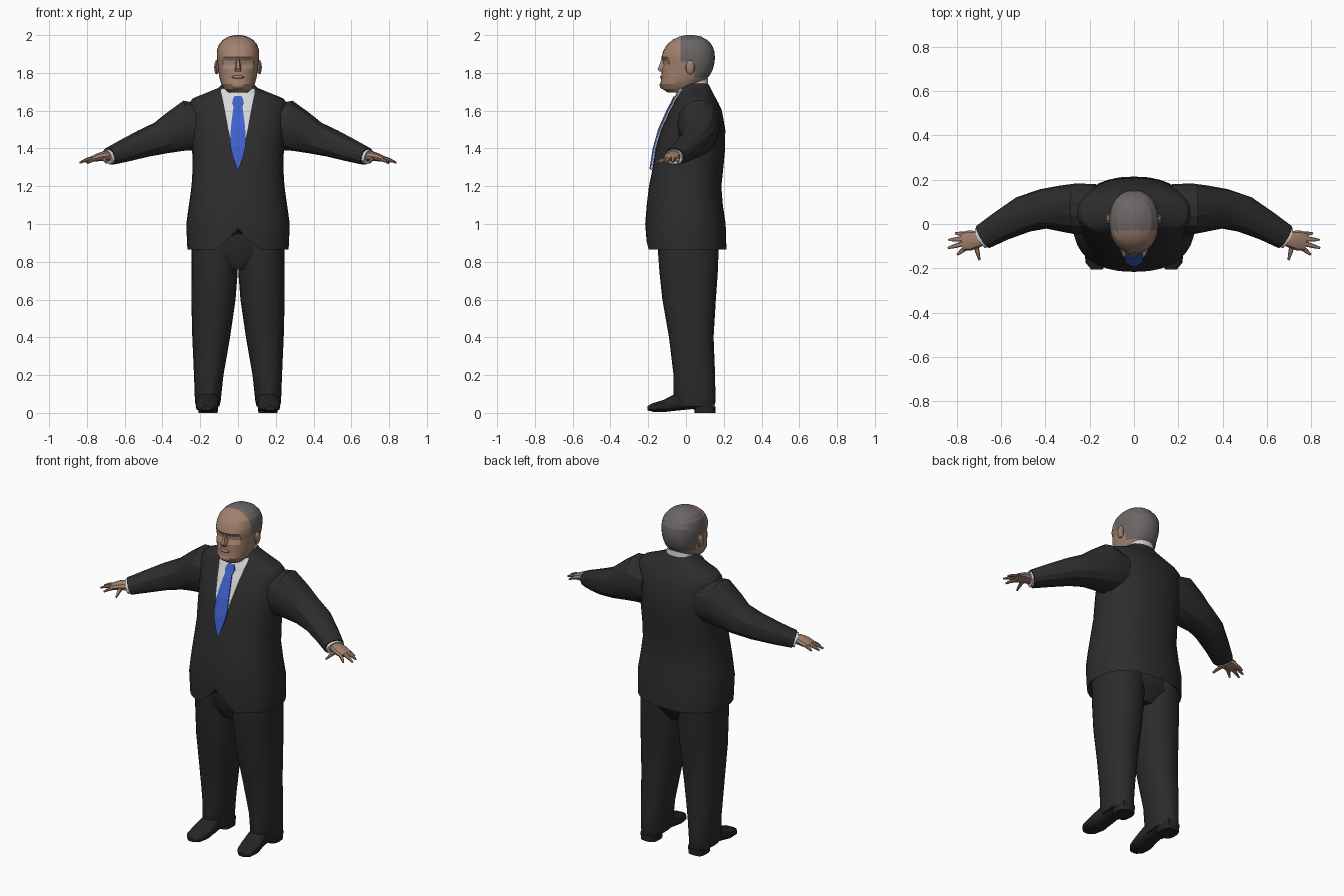
import bpy, bmesh, math
from mathutils import Vector

if "Cube" in bpy.data.objects:
    bpy.data.objects.remove(bpy.data.objects["Cube"])


def material(name, r, g, b):
    m = bpy.data.materials.new(name)
    m.diffuse_color = (r, g, b, 1)
    m.use_nodes = True
    m.node_tree.nodes["Principled BSDF"].inputs["Base Color"].default_value = m.diffuse_color
    return m


JACKET = material("charcoal jacket", .026, .026, .026)
TROUSER = material("charcoal trousers", .024, .024, .024)
SHOE = material("black leather", .018, .018, .018)
SHIRT = material("white shirt", .68, .68, .68)
TIE = material("blue tie", .05, .12, .60)
SKIN = material("skin", .36, .22, .155)
HAIR = material("grey hair", .15, .135, .135)


def finish(name, bm, *mats, smooth=None):
    bmesh.ops.recalc_face_normals(bm, faces=bm.faces[:])
    me = bpy.data.meshes.new(name)
    bm.to_mesh(me)
    bm.free()
    ob = bpy.data.objects.new(name, me)
    bpy.context.collection.objects.link(ob)
    for m in mats:
        me.materials.append(m)
    if smooth:
        bpy.ops.object.select_all(action='DESELECT')
        ob.select_set(True)
        bpy.context.view_layer.objects.active = ob
        bpy.ops.object.shade_smooth_by_angle(angle=math.radians(smooth))
    return ob


def loft(rings, closed=True):
    """Skin a list of point rings; closed rings get end caps."""
    bm = bmesh.new()
    vs = [[bm.verts.new(p) for p in r] for r in rings]
    n = len(vs[0])
    for a, b in zip(vs, vs[1:]):
        for i in range(n if closed else n - 1):
            j = (i + 1) % n
            bm.faces.new((a[i], a[j], b[j], b[i]))
    if closed:
        bm.faces.new(vs[0])
        bm.faces.new(vs[-1])
    return bm


def unit(n, power):
    """Points of a unit superellipse."""
    for i in range(n):
        a = 2 * math.pi * i / n
        c, s = math.cos(a), math.sin(a)
        yield (math.copysign(abs(c) ** (2 / power), c),
               math.copysign(abs(s) ** (2 / power), s))


def section(z, hw, yf, yb, cx=0, n=32, power=2.3, tilt=0):
    cy, ry = (yf + yb) / 2, (yb - yf) / 2
    return [Vector((cx + hw * u, cy + ry * v, z + tilt * ry * v)) for u, v in unit(n, power)]


def tube(path, n=14, power=2.2, side=1):
    """path: (x, y, z, half width, half height), mirrored in x by side."""
    cs = [Vector((p[0] * side, p[1], p[2])) for p in path]
    rings = []
    for i, (c, p) in enumerate(zip(cs, path)):
        d = (cs[min(i + 1, len(cs) - 1)] - cs[max(i - 1, 0)]).normalized()
        w = d.cross(Vector((0, 0, 1))).normalized()
        h = w.cross(d)
        rings.append([c + w * p[3] * u + h * p[4] * v for u, v in unit(n, power)])
    return loft(rings)


# Jacket body: z, half width, front y, back y
torso = [(.865, .268, -.212, .214), (1.0, .274, -.216, .21), (1.1, .26, -.208, .195),
         (1.2, .246, -.196, .187), (1.3, .24, -.176, .198), (1.4, .243, -.16, .207),
         (1.5, .25, -.132, .208), (1.6, .258, -.088, .19), (1.64, .258, -.066, .172),
         (1.665, .24, -.055, .158), (1.69, .178, -.042, .145), (1.72, .105, -.036, .13),
         (1.745, .078, -.02, .116)]
rings = [section(.95, .24, -.18, .18), section(.88, .252, -.197, .198)]
rings += [section(*t) for t in torso]
# cutaway notch at the front of the hem
for p in rings[1] + rings[2]:
    if p.y < 0:
        p.z += max(0, .11 * (1 - abs(p.x) / .105))
finish("jacket", loft(rings), JACKET, smooth=20)


def front_y(x, z):
    for a, b in zip(torso, torso[1:]):
        if z <= b[0]:
            t = (z - a[0]) / (b[0] - a[0])
            hw, yf, yb = (a[k] + (b[k] - a[k]) * t for k in (1, 2, 3))
            v = (1 - min(1, abs(x) / hw) ** 2.3) ** (1 / 2.3)
            return (yf + yb) / 2 - (yb - yf) / 2 * v


def plate(name, outline, lift, mat):
    """Thin panel that follows the chest; outline: z, half width."""
    rows = [[(w * k / 4, front_y(w * k / 4, z) - lift, z) for k in range(-4, 5)] for z, w in outline]
    ob = finish(name, loft(rows, closed=False), mat)
    mod = ob.modifiers.new("thickness", 'SOLIDIFY')
    mod.thickness, mod.offset = .008, 0


plate("shirt_front", [(1.285, .003), (1.3, .008), (1.35, .019), (1.4, .031), (1.45, .042), (1.5, .053),
                      (1.55, .062), (1.6, .071), (1.64, .079), (1.665, .084), (1.69, .089), (1.715, .088)], .005, SHIRT)
plate("tie", [(1.29, .002), (1.32, .015), (1.36, .028), (1.4, .038), (1.44, .042), (1.5, .038), (1.55, .033),
              (1.6, .026), (1.625, .022), (1.645, .03), (1.665, .024), (1.675, .018)], .012, TIE)

# Collar and neck
finish("shirt_collar", loft([section(1.675, .092, -.045, .12, tilt=.35),
                             section(1.74, .08, -.05, .116, tilt=.4)]), SHIRT, smooth=30)
finish("neck", loft([section(1.66, .072, -.045, .105, n=20), section(1.74, .072, -.055, .103, n=20),
                     section(1.81, .078, -.05, .115, n=20)]), SKIN, smooth=30)

# Head: z, half width, front y, back y
skull = [(1.695, .05, -.095, .04), (1.715, .072, -.125, .06), (1.74, .088, -.136, .08), (1.765, .096, -.132, .105),
         (1.79, .101, -.13, .128), (1.82, .105, -.128, .142), (1.845, .108, -.124, .149), (1.865, .11, -.126, .152),
         (1.885, .112, -.13, .153), (1.92, .111, -.119, .149), (1.95, .101, -.1, .135), (1.975, .08, -.072, .112),
         (1.992, .05, -.036, .08), (2.0, .018, .0, .042)]
bm = loft([section(*s, power=2.25) for s in skull])
# eye sockets
for v in bm.verts:
    if v.co.y < -.06 and 1.84 < v.co.z < 1.87 and .018 < abs(v.co.x) < .075:
        v.co.y += .011
# hairline cuts
for co, no in (((0, -.03, 0), (0, 1, .05)), ((0, .045, 0), (0, 1, 0)),
               ((0, 0, 1.86), (0, 0, 1)), ((0, 0, 1.775), (0, 0, 1))):
    bmesh.ops.bisect_plane(bm, geom=bm.verts[:] + bm.edges[:] + bm.faces[:], plane_co=co,
                           plane_no=Vector(no).normalized() if co[1] != -.03 else (0, 1, 0))
for f in bm.faces:
    c = f.calc_center_median()
    f.material_index = int((c.z > 1.86 and c.y > -.03) or (c.z > 1.775 and c.y > .045))
finish("head", bm, SKIN, HAIR, smooth=18)

# Nose
bm = loft([[(-w, -.11, z), (-w * .5, y, z), (w * .5, y, z), (w, -.11, z)]
           for z, w, y in ((1.88, .011, -.129), (1.85, .014, -.137), (1.822, .021, -.15), (1.808, .02, -.143))])
finish("nose", bm, SKIN)


def blob(name, loc, size, mat):
    b = bmesh.new()
    bmesh.ops.create_uvsphere(b, u_segments=12, v_segments=8, radius=1)
    for v in b.verts:
        v.co = Vector([v.co[k] * size[k] + loc[k] for k in range(3)])
    finish(name, b, mat, smooth=30)


blob("lips", (0, -.127, 1.778), (.034, .01, .009), SKIN)
blob("chin", (0, -.118, 1.735), (.042, .022, .022), SKIN)

# Hips under the jacket
finish("trouser_seat", loft([section(.76, .1, -.1, .12, n=24), section(.84, .225, -.145, .172, n=24),
                             section(.96, .235, -.155, .175, n=24)]), TROUSER, smooth=30)

for s, tag in ((1, "left"), (-1, "right")):
    blob(tag + "_ear", (s * .113, .022, 1.83), (.013, .024, .038), SKIN)

    # Sleeve with shirt cuff
    finish(tag + "_sleeve", tube([(.17, .07, 1.52, .11, .11), (.262, .068, 1.522, .115, .137),
                                  (.335, .07, 1.487, .103, .112), (.41, .068, 1.455, .09, .088),
                                  (.50, .043, 1.426, .083, .074), (.60, -.01, 1.388, .068, .06),
                                  (.68, -.058, 1.358, .058, .047)], side=s), JACKET, smooth=25)
    finish(tag + "_cuff", tube([(.66, -.047, 1.365, .05, .04), (.692, -.064, 1.354, .05, .04)], side=s),
           SHIRT, smooth=30)

    # Hand: palm, four fingers and a thumb
    finish(tag + "_palm", tube([(.67, -.055, 1.36, .034, .028), (.705, -.068, 1.36, .038, .027),
                                (.74, -.074, 1.353, .046, .022), (.775, -.08, 1.343, .042, .014)],
                               n=10, side=s), SKIN, smooth=25)
    fingers = [((.76, -.046, 1.347), (.806, -.042, 1.326)), ((.768, -.066, 1.349), (.836, -.072, 1.326)),
               ((.768, -.088, 1.347), (.838, -.108, 1.324)), ((.755, -.105, 1.343), (.797, -.138, 1.322)),
               ((.715, -.09, 1.347), (.697, -.162, 1.325))]
    for i, (a, b) in enumerate(fingers):
        m = [(p + q) / 2 for p, q in zip(a, b)]
        finish(f"{tag}_finger_{i + 1}", tube([(*a, .012, .011), (m[0], m[1], m[2] + .003, .01, .009),
                                              (*b, .005, .005)], n=8, side=s), SKIN, smooth=40)

    # Trouser leg: z, half width, front y, back y, centre x
    leg = [(.035, .062, -.05, .15, .16), (.06, .068, -.066, .156, .16), (.2, .078, -.066, .154, .155),
           (.4, .1, -.09, .146, .142), (.6, .117, -.125, .158, .13), (.74, .122, -.14, .168, .124),
           (.9, .122, -.152, .174, .123)]
    finish(tag + "_trouser_leg", loft([section(z, w, f, b, s * x, n=20) for z, w, f, b, x in leg]),
           TROUSER, smooth=30)

    # Shoe: y, half width, bottom z, top z, outward shift toward the toe
    shoe = [(.15, .04, .012, .06, 0), (.1, .056, .012, .1, 0), (.03, .052, .02, .12, 0), (-.05, .056, .012, .105, 0),
            (-.12, .06, .004, .068, .006), (-.175, .05, .006, .052, .01), (-.205, .025, .014, .036, .01)]
    finish(tag + "_shoe", loft([[(s * (.158 + o + w * u), y, (lo + hi) / 2 + (hi - lo) / 2 * v)
                                 for u, v in unit(16, 2.6)] for y, w, lo, hi, o in shoe]), SHOE, smooth=30)
    finish(tag + "_heel", loft([section(z, w, .045, .155, s * .158, n=16, power=3)
                                for z, w in ((0, .05), (.035, .054))]), SHOE, smooth=30)
